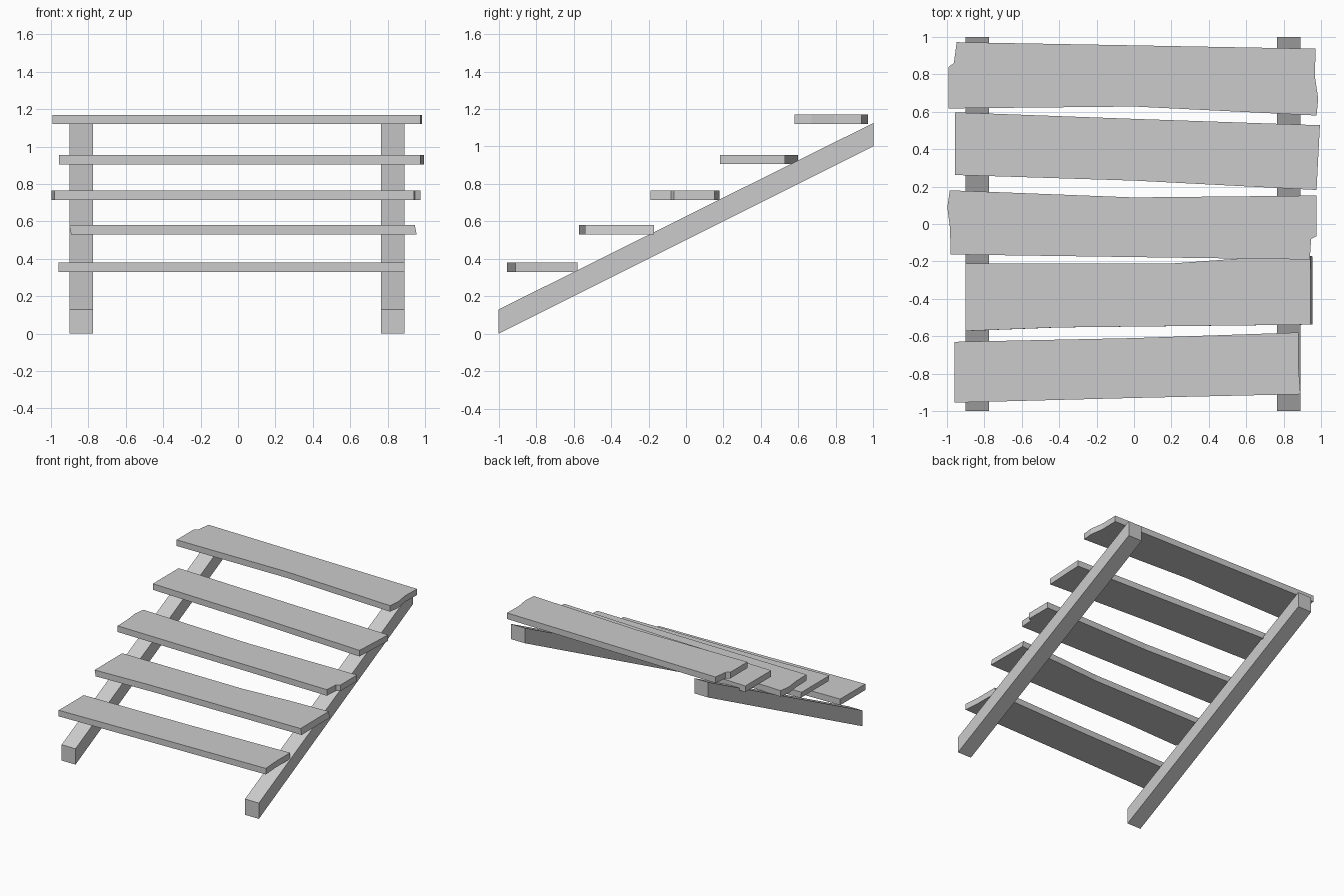
import bpy, bmesh
from mathutils import Vector

if "Cube" in bpy.data.objects:
    bpy.data.objects.remove(bpy.data.objects["Cube"])


def extruded(name, points, offset):
    """Solid made by sweeping a flat outline along an offset."""
    bm = bmesh.new()
    face = bm.faces.new([bm.verts.new(p) for p in points])
    new = bmesh.ops.extrude_face_region(bm, geom=[face])["geom"]
    verts = [g for g in new if isinstance(g, bmesh.types.BMVert)]
    bmesh.ops.translate(bm, verts=verts, vec=Vector(offset))
    bmesh.ops.recalc_face_normals(bm, faces=bm.faces)
    mesh = bpy.data.meshes.new(name)
    bm.to_mesh(mesh)
    bm.free()
    obj = bpy.data.objects.new(name, mesh)
    bpy.context.collection.objects.link(obj)
    return obj


# Sloping side beams
beam = [(-1, 0), (1, 1.0), (1, 1.125), (-1, 0.13)]
for name, x in (("left_beam", -0.902), ("right_beam", 0.764)):
    extruded(name, [(x, y, z) for y, z in beam], (0.126, 0, 0))

# Rough plank treads: bottom height, sideways lean of the cut ends, outline from above
THICKNESS = 0.05
treads = [
    (0.33, 0.0, [(-0.96, -0.955), (0, -0.93), (0.89, -0.91), (0.88, -0.77),
                 (0.88, -0.58), (0, -0.61), (-0.96, -0.63)]),
    (0.53, -0.01, [(-0.892, -0.572), (-0.4, -0.553), (0.955, -0.538), (0.953, -0.17),
                   (0.6, -0.183), (0.2, -0.212), (-0.892, -0.212)]),
    (0.715, 0.0, [(-0.98, -0.163), (0.94, -0.19), (0.947, -0.08), (0.976, -0.065),
                  (0.976, 0.152), (0, 0.142), (-0.985, 0.18), (-0.998, 0.09),
                  (-0.984, -0.02)]),
    (0.905, 0.0, [(-0.957, 0.262), (0, 0.232), (0.976, 0.182), (0.994, 0.528),
                  (0, 0.562), (-0.957, 0.597)]),
    (1.12, 0.0, [(-0.991, 0.618), (0, 0.628), (0.976, 0.58), (0.985, 0.67),
                 (0.967, 0.79), (0.971, 0.937), (0, 0.955), (-0.948, 0.972),
                 (-0.963, 0.86), (-0.991, 0.84)]),
]
for i, (z, lean, outline) in enumerate(treads, 1):
    extruded(f"tread_{i}", [(x, y, z) for x, y in outline], (lean, 0, THICKNESS))
